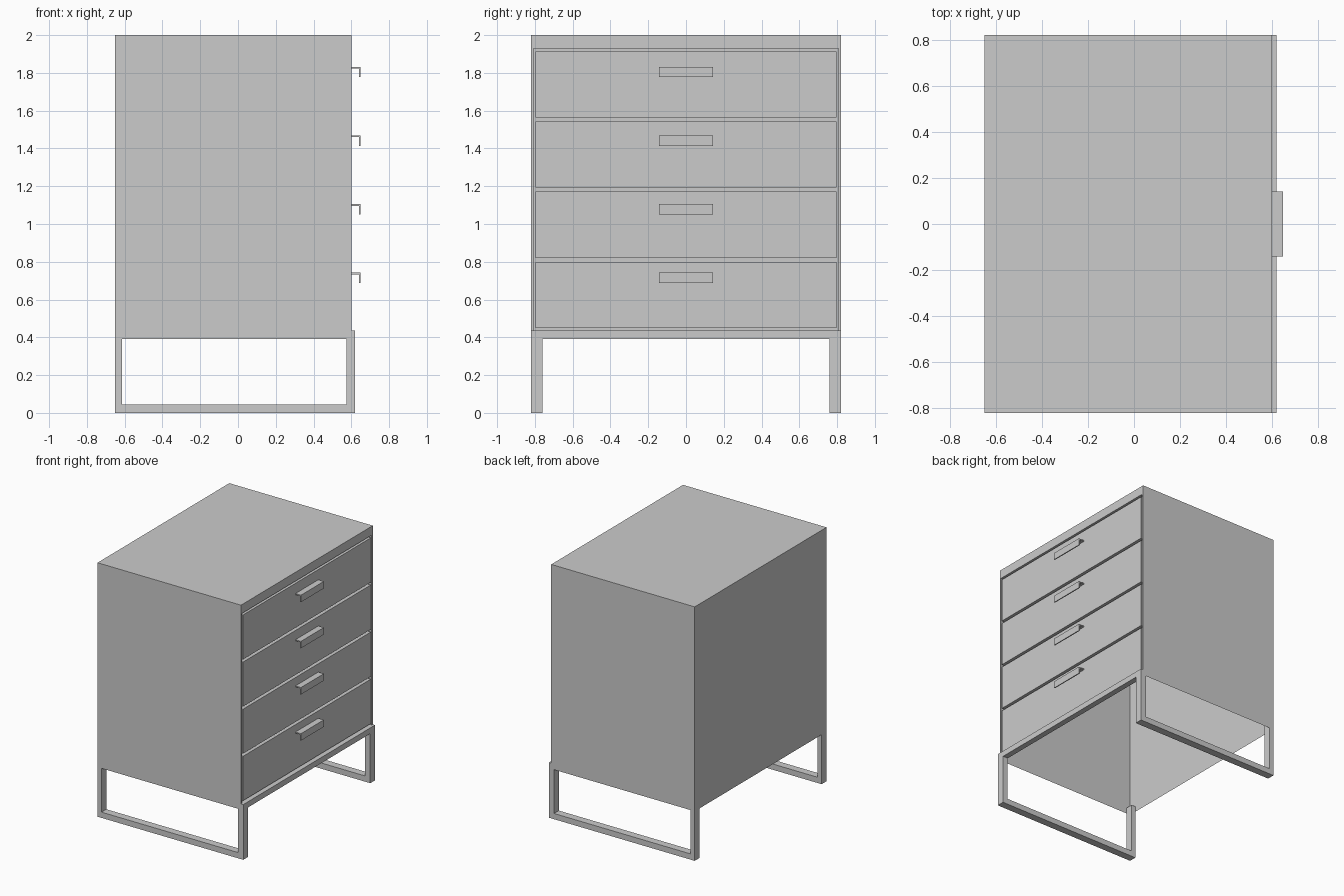
import bpy, bmesh
from mathutils import Matrix

if "Cube" in bpy.data.objects:
    bpy.data.objects.remove(bpy.data.objects["Cube"])


def finish(name, bm):
    bmesh.ops.recalc_face_normals(bm, faces=bm.faces)
    mesh = bpy.data.meshes.new(name)
    bm.to_mesh(mesh)
    bm.free()
    obj = bpy.data.objects.new(name, mesh)
    bpy.context.collection.objects.link(obj)
    return obj


def box(name, x0, x1, y0, y1, z0, z1):
    bm = bmesh.new()
    centre = ((x0 + x1) / 2, (y0 + y1) / 2, (z0 + z1) / 2)
    size = (x1 - x0, y1 - y0, z1 - z0, 1)
    bmesh.ops.create_cube(bm, size=1, matrix=Matrix.Translation(centre) @ Matrix.Diagonal(size))
    return finish(name, bm)


def extruded_profile(name, points, y0, y1):
    """Close an x-z outline and extrude it along y."""
    bm = bmesh.new()
    face = bm.faces.new([bm.verts.new((x, y0, z)) for x, z in points])
    new = bmesh.ops.extrude_face_region(bm, geom=[face])["geom"]
    bmesh.ops.translate(bm, vec=(0, y1 - y0, 0),
                        verts=[v for v in new if isinstance(v, bmesh.types.BMVert)])
    return finish(name, bm)


# Cabinet shell: thin walls, open underneath, shallow recess for the drawers
def cabinet_shell():
    bm = bmesh.new()
    sections = [(-0.65, 0.82, 0.39, 2.0), (0.60, 0.82, 0.39, 2.0),
                (0.60, 0.807, 0.435, 1.93), (0.57, 0.807, 0.435, 1.93)]
    rings = [[bm.verts.new((x, y, z)) for y, z in ((-w, z0), (w, z0), (w, z1), (-w, z1))]
             for x, w, z0, z1 in sections]
    for r, (a, b) in enumerate(zip(rings, rings[1:])):
        for i in range(4):
            if r == 0 and i == 0:
                continue  # open bottom
            j = (i + 1) % 4
            bm.faces.new((a[i], a[j], b[j], b[i]))
    bm.faces.new(rings[0])
    bm.faces.new(rings[-1])
    shell = finish("cabinet_shell", bm)
    return shell


cabinet_shell()

# Drawer fronts and their angled pull handles
for i in range(4):
    z = 0.45 + 0.371 * i
    box(f"drawer_front_{i + 1}", 0.57, 0.60, -0.797, 0.797, z, z + 0.35)
    t = 0.742 + 0.3635 * i
    extruded_profile(f"drawer_handle_{i + 1}",
                     [(0.60, t), (0.648, t), (0.648, t - 0.055), (0.64, t - 0.055),
                      (0.64, t - 0.009), (0.60, t - 0.009)], -0.142, 0.142)

# U-shaped leg frames, mirrored to both sides
legs = extruded_profile("leg_frames",
                        [(-0.65, 0), (0.62, 0), (0.62, 0.435), (0.575, 0.435), (0.575, 0.045),
                         (-0.615, 0.045), (-0.615, 0.435), (-0.65, 0.435)], -0.82, -0.76)
mirror = legs.modifiers.new("Mirror", 'MIRROR')
mirror.use_axis = (False, True, False)

# Rail joining the two front legs below the drawers
box("front_rail", 0.575, 0.62, -0.76, 0.76, 0.39, 0.435)
